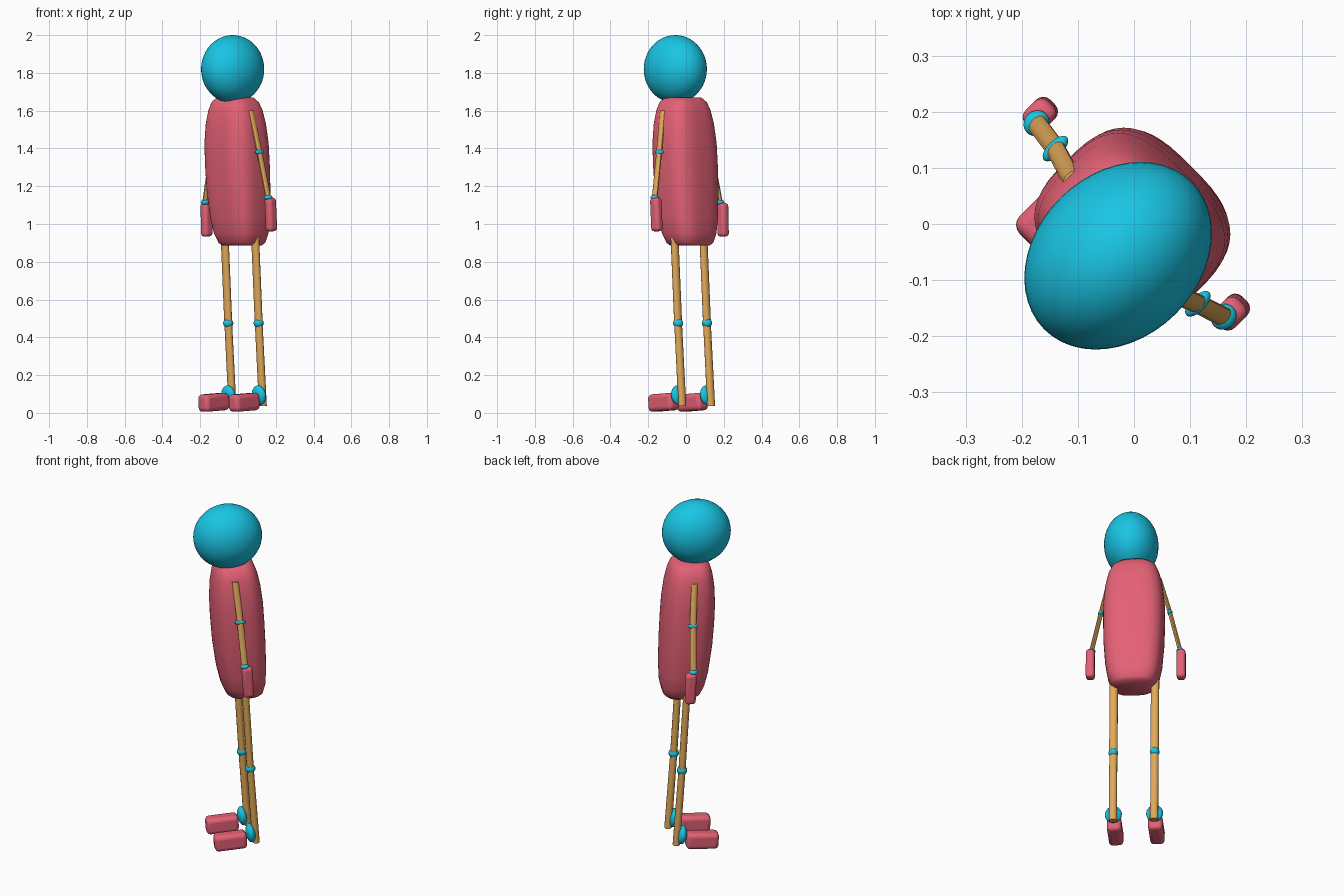
import bpy, bmesh, math
from mathutils import Matrix, Vector, Euler

if "Cube" in bpy.data.objects:
    bpy.data.objects.remove(bpy.data.objects["Cube"])

# Local frame: u = sideways, b = backwards, z = up; the figure is turned 45 degrees
TURN = Matrix.Rotation(-math.pi / 4, 4, 'Z')


def material(name, rgb):
    m = bpy.data.materials.new(name)
    m.diffuse_color = (*rgb, 1)
    m.use_nodes = True
    m.node_tree.nodes["Principled BSDF"].inputs["Base Color"].default_value = m.diffuse_color
    return m


TEAL = material("teal", (0.01, 0.56, 0.78))
RED = material("red", (0.78, 0.12, 0.18))
TAN = material("tan", (0.76, 0.40, 0.10))


def finish(name, bm, mat, angle=40, bevel=0):
    bm.transform(TURN)
    bmesh.ops.recalc_face_normals(bm, faces=bm.faces[:])
    me = bpy.data.meshes.new(name)
    bm.to_mesh(me)
    bm.free()
    me.materials.append(mat)
    ob = bpy.data.objects.new(name, me)
    bpy.context.collection.objects.link(ob)
    bpy.ops.object.select_all(action='DESELECT')
    ob.select_set(True)
    bpy.context.view_layer.objects.active = ob
    if bevel:
        mod = ob.modifiers.new("round", 'BEVEL')
        mod.width, mod.segments = bevel, 4
    bpy.ops.object.shade_smooth_by_angle(angle=math.radians(angle))


def loft(name, rings, mat, sides, power=2, angle=40):
    """Skin superellipse rings given as (centre, half width, half depth)."""
    bm = bmesh.new()
    loops = []
    for (u, b, z), hu, hb in rings:
        loop = []
        for i in range(sides):
            t = 2 * math.pi * (i + 0.5) / sides
            c, s = math.cos(t), math.sin(t)
            cu = math.copysign(abs(c) ** (2 / power), c)
            sb = math.copysign(abs(s) ** (2 / power), s)
            loop.append(bm.verts.new((u + hu * cu, b + hb * sb, z)))
        loops.append(loop)
    for lo, hi in zip(loops, loops[1:]):
        for i in range(sides):
            j = (i + 1) % sides
            bm.faces.new((lo[i], lo[j], hi[j], hi[i]))
    bm.faces.new(loops[0])
    bm.faces.new(loops[-1])
    finish(name, bm, mat, angle)


def ball(name, centre, half, mat=TEAL, seg=24, tilt=0):
    bm = bmesh.new()
    m = Matrix.LocRotScale(Vector(centre), Euler((tilt, 0, 0)), Vector(half))
    bmesh.ops.create_uvsphere(bm, u_segments=seg, v_segments=seg // 2, radius=1, matrix=m)
    finish(name, bm, mat, 180)


def block(name, centre, size, bevel, tilt):
    bm = bmesh.new()
    m = Matrix.LocRotScale(Vector(centre), Euler((tilt, 0, 0)), Vector(size))
    bmesh.ops.create_cube(bm, size=1, matrix=m)
    finish(name, bm, RED, 50, bevel)


# Head
ball("head", (0.02, -0.06, 1.82), (0.146, 0.186, 0.18), TEAL, 48)

# Torso: rounded, leaning slightly forward at the top
profile = [(0.885, 0.60, 0.030), (0.90, 0.72, 0.029), (0.95, 0.84, 0.024),
           (1.03, 0.92, 0.016), (1.18, 0.985, 0.004), (1.32, 1.0, -0.005),
           (1.43, 0.99, -0.011), (1.53, 0.93, -0.016), (1.60, 0.84, -0.019),
           (1.645, 0.73, -0.021), (1.67, 0.56, -0.022)]
loft("torso", [((0, b, z), 0.165 * s, 0.14 * s) for z, s, b in profile],
     RED, 48, power=3, angle=60)

# Legs and feet
for side, u, db in (("left", 0.107, 0.003), ("right", -0.115, -0.003)):
    hip, knee, heel = (u, 0.017 + db, 0.95), (u, 0.045 + db, 0.475), (u, 0.076 + db, 0.037)
    loft(side + "_thigh", [(knee, 0.023, 0.019), (hip, 0.023, 0.019)], TAN, 12)
    loft(side + "_shin", [(heel, 0.022, 0.020), (knee, 0.022, 0.019)], TAN, 12)
    ball(side + "_knee", knee, (0.026, 0.028, 0.025))
    ball(side + "_ankle", (u, 0.046 + db, 0.093), (0.046, 0.026, 0.053), tilt=0.15)
    block(side + "_foot", (u, -0.064 + db, 0.056), (0.078, 0.176, 0.092), 0.022, 0.06)

# Arms and hands
arms = {
    "left": ((0.135, -0.039, 1.60), (0.181, -0.020, 1.38), (0.230, -0.004, 1.14),
             (0.234, 0.012, 1.05)),
    "right": ((-0.135, -0.022, 1.585), (-0.194, -0.004, 1.36), (-0.250, 0.004, 1.115),
              (-0.256, 0.020, 1.022)),
}
for side, (shoulder, elbow, wrist, palm) in arms.items():
    loft(side + "_upper_arm", [(elbow, 0.012, 0.018), (shoulder, 0.012, 0.018)], TAN, 12)
    loft(side + "_forearm", [(wrist, 0.012, 0.018), (elbow, 0.012, 0.018)], TAN, 12)
    ball(side + "_elbow", elbow, (0.014, 0.029, 0.014))
    ball(side + "_wrist", wrist, (0.022, 0.024, 0.015))
    block(side + "_hand", palm, (0.048, 0.058, 0.178), 0.018, 0.06 if side == "left" else 0.03)
